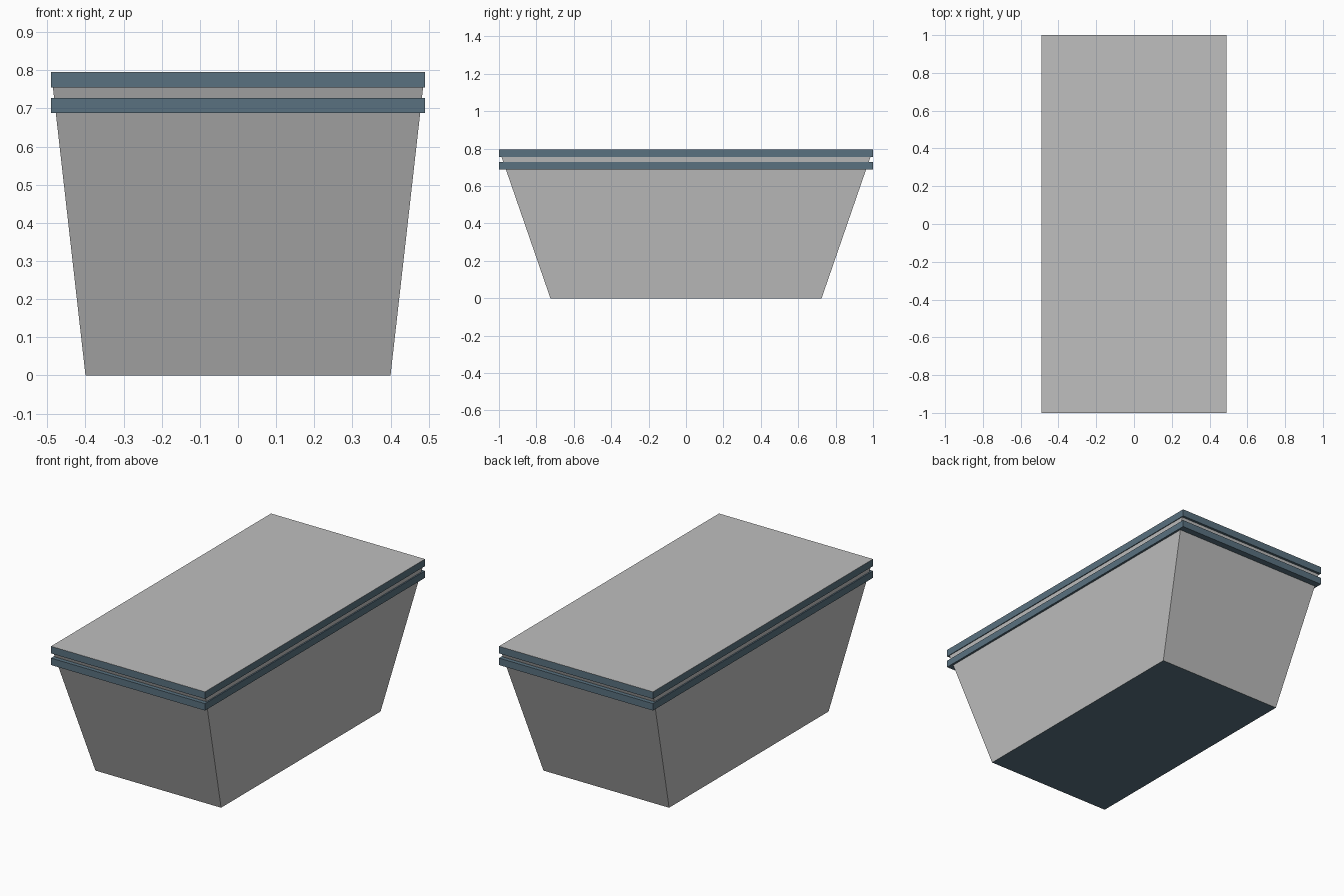
import bpy, bmesh

if "Cube" in bpy.data.objects:
    bpy.data.objects.remove(bpy.data.objects["Cube"])


def material(name, rgb):
    m = bpy.data.materials.new(name)
    m.diffuse_color = (*rgb, 1.0)
    m.use_nodes = True
    m.node_tree.nodes["Principled BSDF"].inputs["Base Color"].default_value = m.diffuse_color
    return m


grey = material("light_grey", (0.52, 0.52, 0.52))
blue = material("slate_blue", (0.10, 0.165, 0.215))


def tapered_box(name, bottom, top, z0, z1, mats):
    """Box from half sizes (x, y) at the bottom and the top."""
    bm = bmesh.new()
    bmesh.ops.create_cube(bm, size=2)
    for v in bm.verts:
        hx, hy = top if v.co.z > 0 else bottom
        v.co = (v.co.x * hx, v.co.y * hy, z1 if v.co.z > 0 else z0)
    bm.normal_update()
    # the underside takes the last material
    for f in bm.faces:
        f.material_index = len(mats) - 1 if f.normal.z < -0.9 else 0
    mesh = bpy.data.meshes.new(name)
    bm.to_mesh(mesh)
    bm.free()
    for m in mats:
        mesh.materials.append(m)
    ob = bpy.data.objects.new(name, mesh)
    bpy.context.collection.objects.link(ob)
    return ob


# Tapered container body with a closed top and a dark underside
tapered_box("container_body", (0.40, 0.725), (0.49, 1.0), 0.0, 0.796, [grey, blue])

# Two straight bands around the upper edge
for name, z0, z1 in (("lower_band", 0.688, 0.728), ("upper_band", 0.755, 0.7945)):
    tapered_box(name, (0.49, 1.0), (0.49, 1.0), z0, z1, [blue])
